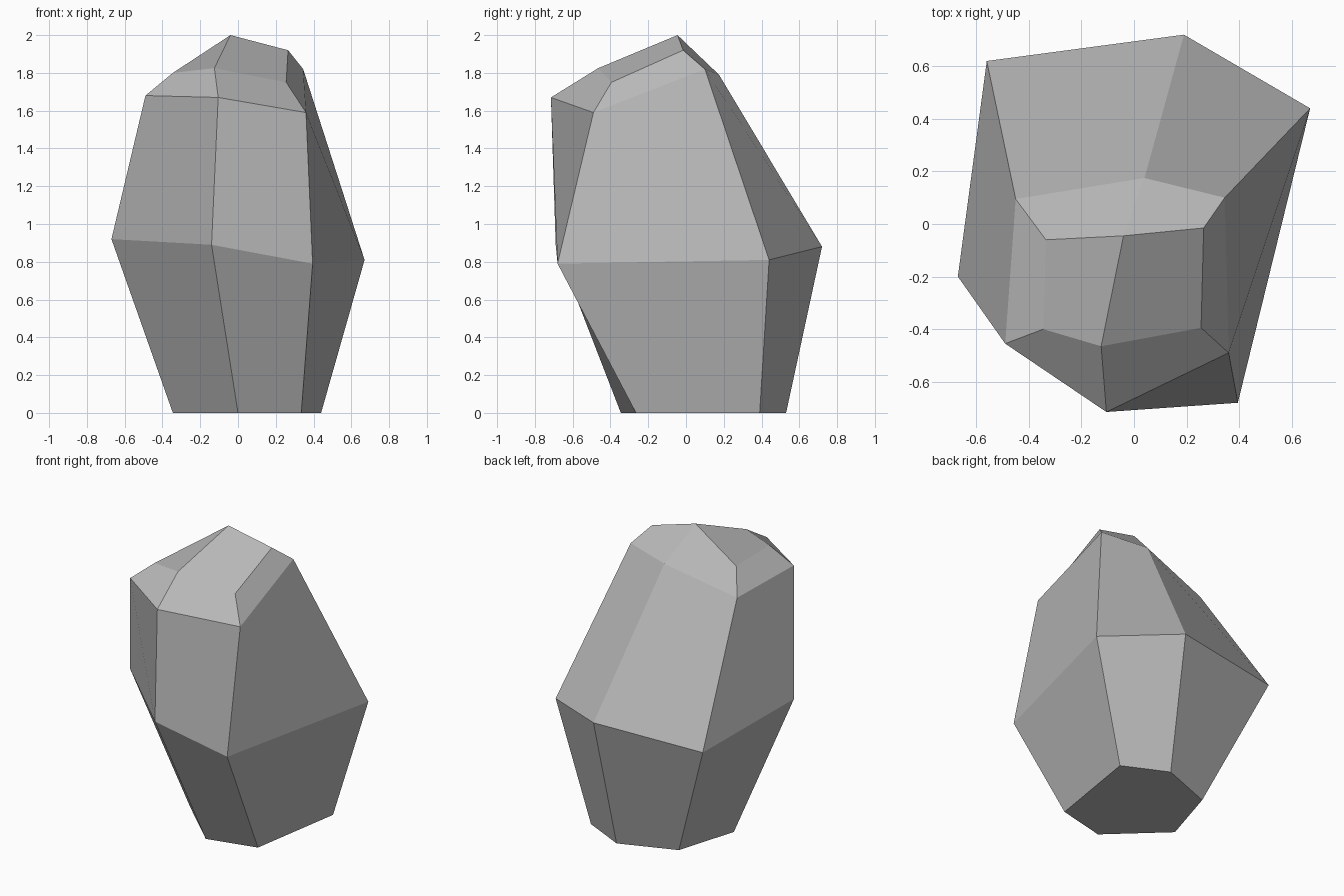
import bpy
import bmesh
from mathutils import Vector

default_cube = bpy.data.objects.get("Cube")
if default_cube:
    bpy.data.objects.remove(default_cube, do_unlink=True)


def make_material(name, colour):
    material = bpy.data.materials.new(name)
    material.use_nodes = True
    material.diffuse_color = colour
    shader = material.node_tree.nodes["Principled BSDF"]
    shader.inputs["Base Color"].default_value = colour
    return material


# Six-sided cross-sections of the boulder, each running clockwise from the back right-hand corner
base_ring = [(-.22, .39, 0), (.15, .53, 0), (.44, .39, 0),
             (.335, -.265, 0), (0, -.345, 0), (-.345, -.02, 0)]
waist_ring = [(-.56, .62, .84), (.19, .72, .88), (.67, .44, .81),
              (.395, -.68, .79), (-.14, -.69, .89), (-.67, -.2, .92)]
shoulder_ring = [(-.45, .095, 1.66), (.04, .175, 1.79), (.345, .1, 1.82),
                 (.36, -.49, 1.59), (-.105, -.715, 1.67), (-.49, -.455, 1.68)]
crown_ring = [(-.335, -.06, 1.785), (-.04, -.045, 2), (.265, -.015, 1.92),
              (.255, -.395, 1.75), (-.125, -.465, 1.825), (-.345, -.4, 1.8)]


def bridge(bm, lower, upper):
    """Join two cross-sections with a band of flat facets."""
    count = len(lower)
    for i in range(count):
        following = (i + 1) % count
        bm.faces.new((lower[i], upper[i], upper[following], lower[following]))


def build_boulder(name, sections, material):
    bm = bmesh.new()
    rings = [[bm.verts.new(Vector(point)) for point in section] for section in sections]
    for lower, upper in zip(rings, rings[1:]):
        bridge(bm, lower, upper)

    # Flat underside
    bm.faces.new(rings[0])

    # Crown folded along a ridge from back to front
    back_left, peak, back_right, front_right, ridge_end, front_left = rings[-1]
    bm.faces.new((front_left, ridge_end, peak, back_left))
    bm.faces.new((ridge_end, front_right, back_right, peak))

    for face in bm.faces:
        face.smooth = False
    mesh = bpy.data.meshes.new(name)
    bm.to_mesh(mesh)
    bm.free()
    mesh.materials.append(material)
    boulder = bpy.data.objects.new(name, mesh)
    bpy.context.collection.objects.link(boulder)
    return boulder


stone_grey = make_material("stone_grey", (.48, .48, .48, 1))
build_boulder("boulder", [base_ring, waist_ring, shoulder_ring, crown_ring], stone_grey)
